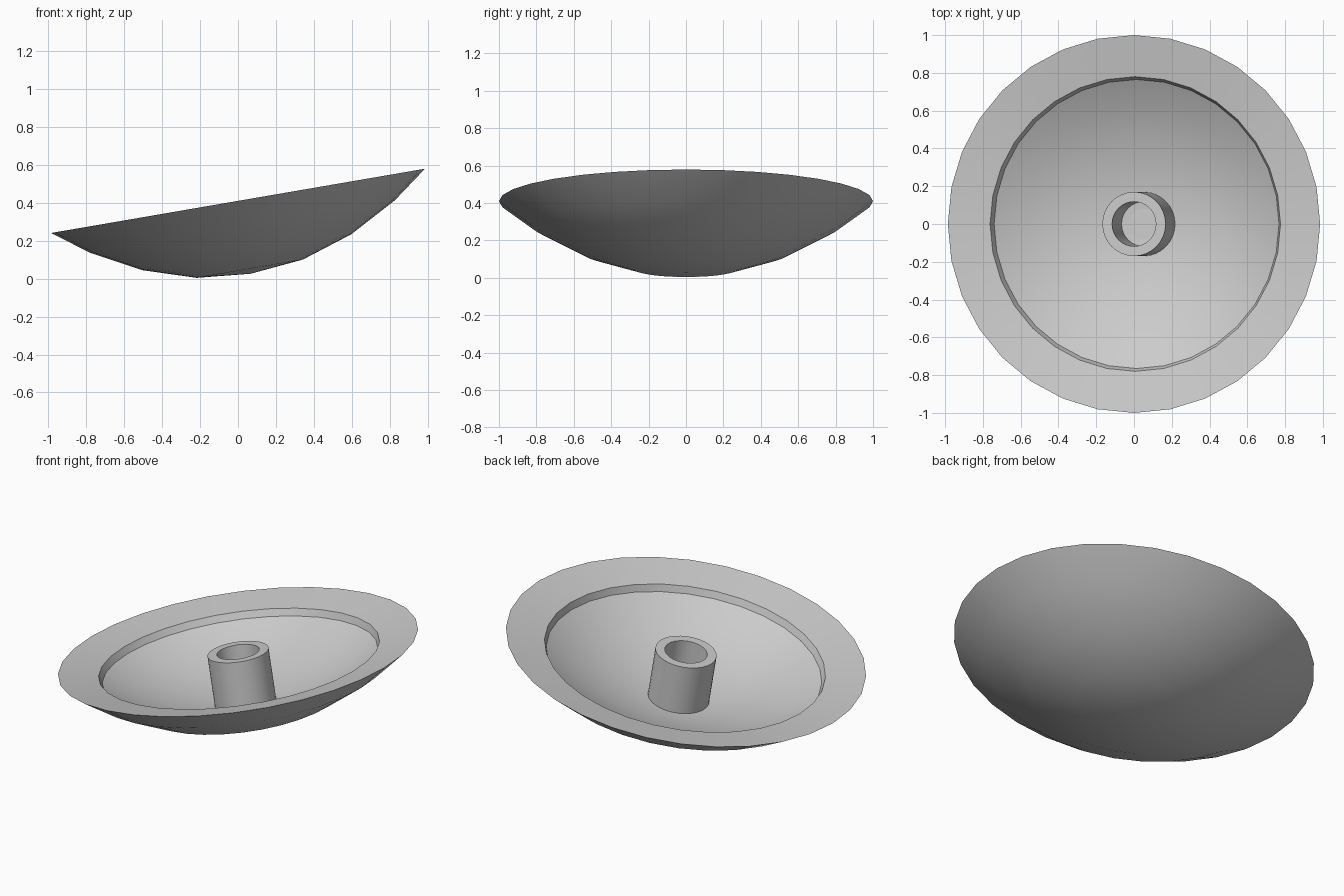
import bpy, bmesh, math
from mathutils import Matrix

cube = bpy.data.objects.get("Cube")
if cube:
    bpy.data.objects.remove(cube, do_unlink=True)

SIDES = 32
TILT = Matrix.Translation((0, 0, 0.41)) @ Matrix.Rotation(math.radians(-9.75), 4, 'Y')

grey = bpy.data.materials.new("light grey")
grey.use_nodes = True
grey.diffuse_color = (0.6, 0.6, 0.6, 1)
grey.node_tree.nodes["Principled BSDF"].inputs["Base Color"].default_value = grey.diffuse_color


def lathe(name, profile):
    """Spin a (radius, height) profile about the tilted dish axis."""
    bm = bmesh.new()
    verts = [bm.verts.new((r, 0, h)) for r, h in profile]
    edges = [bm.edges.new(pair) for pair in zip(verts, verts[1:])]
    bmesh.ops.spin(bm, geom=verts + edges, axis=(0, 0, 1), cent=(0, 0, 0),
                   angle=math.tau, steps=SIDES, use_merge=True)
    bmesh.ops.remove_doubles(bm, verts=bm.verts, dist=0.0001)
    bmesh.ops.recalc_face_normals(bm, faces=bm.faces)
    bmesh.ops.transform(bm, matrix=TILT, verts=bm.verts)
    mesh = bpy.data.meshes.new(name)
    bm.to_mesh(mesh)
    bm.free()
    mesh.materials.append(grey)
    obj = bpy.data.objects.new(name, mesh)
    bpy.context.collection.objects.link(obj)
    bpy.ops.object.select_all(action='DESELECT')
    obj.select_set(True)
    bpy.context.view_layer.objects.active = obj
    bpy.ops.object.shade_smooth_by_angle(angle=math.radians(30))
    return obj


# Dish: outer shell, gently sloping rim, short lip, inner bowl
outer_shell = [(0, -0.39), (0.284, -0.363), (0.558, -0.275), (0.816, -0.137), (1, 0)]
inner_bowl = [(0.78, -0.04), (0.765, -0.08), (0.62, -0.165), (0.42, -0.24),
              (0.21, -0.292), (0, -0.305)]
lathe("dish", outer_shell + inner_bowl)

# Hollow post standing on the bowl floor
lathe("centre_post", [(0.17, -0.32), (0.17, 0), (0.118, 0), (0.118, -0.30), (0, -0.30)])
